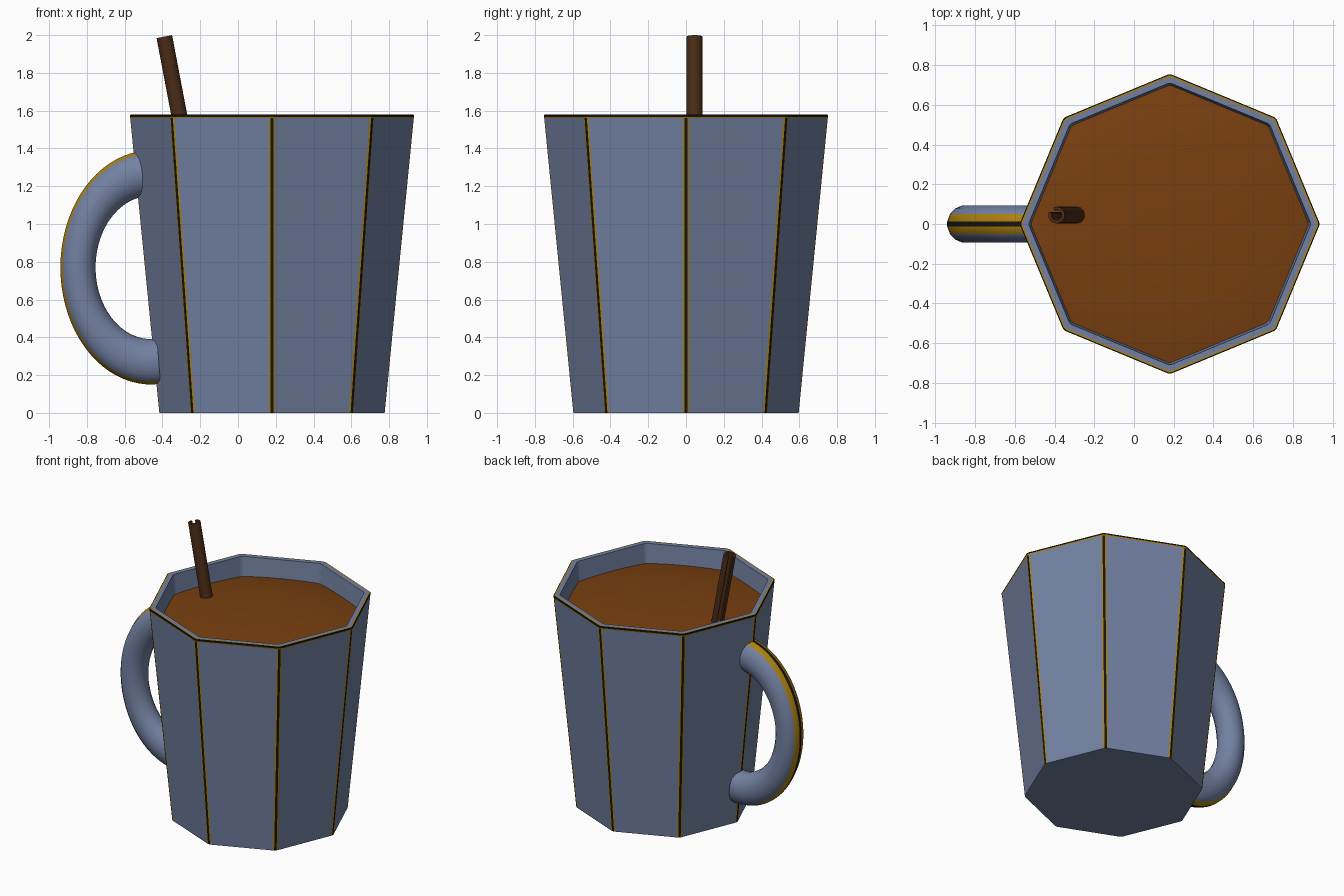
import bpy, bmesh, math
from mathutils import Vector

if "Cube" in bpy.data.objects:
    bpy.data.objects.remove(bpy.data.objects["Cube"])

CX = 0.18  # mug axis


def material(name, rgb):
    m = bpy.data.materials.new(name)
    m.diffuse_color = (*rgb, 1)
    m.use_nodes = True
    m.node_tree.nodes["Principled BSDF"].inputs["Base Color"].default_value = m.diffuse_color
    return m


blue = material("blue_glaze", (0.17, 0.22, 0.36))
gold = material("gold_trim", (0.42, 0.22, 0.005))
black = material("black_trim", (0.008, 0.007, 0.005))
cocoa = material("cocoa", (0.19, 0.05, 0.005))
bark = material("bark", (0.07, 0.025, 0.008))


def loft(name, rings, mats, pick=lambda i, j: 0, caps=True, smooth=None):
    """Skin closed rings of points; pick(ring, column) gives the material slot."""
    bm = bmesh.new()
    vs = [[bm.verts.new(p) for p in r] for r in rings]
    n = len(rings[0])
    for i in range(len(vs) - 1):
        for j in range(n):
            k = (j + 1) % n
            f = bm.faces.new((vs[i][j], vs[i][k], vs[i + 1][k], vs[i + 1][j]))
            f.material_index = pick(i, j)
    if caps:
        bm.faces.new(vs[0][::-1])
        bm.faces.new(vs[-1])
    bmesh.ops.recalc_face_normals(bm, faces=bm.faces)
    me = bpy.data.meshes.new(name)
    bm.to_mesh(me)
    bm.free()
    for m in mats:
        me.materials.append(m)
    ob = bpy.data.objects.new(name, me)
    bpy.context.collection.objects.link(ob)
    if smooth:
        bpy.ops.object.select_all(action='DESELECT')
        ob.select_set(True)
        bpy.context.view_layer.objects.active = ob
        bpy.ops.object.shade_smooth_by_angle(angle=math.radians(smooth))
    return ob


# Mug body: octagon rings, four points per corner for the gold/black/gold trim
def octagon(z, r):
    c = [Vector((CX + r * math.cos(k * math.pi / 4), r * math.sin(k * math.pi / 4), z))
         for k in range(8)]
    pts = []
    for k in range(8):
        back = (c[k - 1] - c[k]).normalized()
        ahead = (c[(k + 1) % 8] - c[k]).normalized()
        pts += [c[k] + back * 0.018, c[k] + back * 0.009,
                c[k] + ahead * 0.009, c[k] + ahead * 0.018]
    return pts


profile = [(0, 0.60), (1.56, 0.754), (1.567, 0.756), (1.577, 0.756), (1.58, 0.750),
           (1.58, 0.742), (1.58, 0.711), (1.44, 0.700), (0.08, 0.56)]
bands = {1: 1, 2: 2, 3: 2, 4: 1}


def body_slot(i, j):
    return (1, 2, 1, 0)[j % 4] if i == 0 else bands.get(i, 0)


loft("mug_body", [octagon(z, r) for z, r in profile], [blue, gold, black], body_slot)

# Handle: stretched half torus with a trim stripe along its outer ridge
side = [-180 + 25 * k for k in range(1, 6)]
angles = [-180] + side + [-32, -7, 7, 32] + [-a for a in reversed(side)]
stripe = {6: 1, 7: 2, 8: 1}


def handle_ring(deg):
    t = math.radians(deg)
    pts = []
    for a in angles:
        a = math.radians(a)
        q = 0.3875 + 0.0935 * math.cos(a)
        pts.append((-0.46 + q * math.cos(t), 0.095 * math.sin(a),
                    0.77 + 1.29 * q * math.sin(t)))
    return pts


loft("handle", [handle_ring(84 + 192 * k / 40) for k in range(41)],
     [blue, gold, black], lambda i, j: stripe.get(j, 0), smooth=40)


# Drink: gently domed surface cut to the octagonal inside
def drink_ring(t):
    pts = []
    for k in range(48):
        a = k * math.pi / 24
        edge = 0.70 * math.cos(math.pi / 8) / math.cos(a % (math.pi / 4) - math.pi / 8)
        r = edge * t
        pts.append((CX + r * math.cos(a), r * math.sin(a), 1.485 - 0.05 * (r / 0.7) ** 3))
    return pts


loft("drink", [drink_ring(t) for t in (1, 0.9, 0.75, 0.55, 0.3, 0.05)], [cocoa],
     caps=False, smooth=40)
bpy.data.objects["drink"].data.update()
bm = bmesh.new()
bm.from_mesh(bpy.data.objects["drink"].data)
inner = [e for e in bm.edges if e.is_boundary
         and (e.verts[0].co.xy - Vector((CX, 0))).length < 0.1]
bmesh.ops.contextual_create(bm, geom=inner)
bmesh.ops.recalc_face_normals(bm, faces=bm.faces)
if sum(f.normal.z for f in bm.faces) < 0:
    bmesh.ops.reverse_faces(bm, faces=bm.faces)
bm.to_mesh(bpy.data.objects["drink"].data)
bm.free()

# Spice stick: curled bark tube, open groove towards the back left
axis = Vector((-0.19, 0, 1)).normalized()
u = Vector((0, 1, 0)).cross(axis).normalized()
v = axis.cross(u)
arc = [math.radians(135 + 22 + 316 * k / 24) for k in range(25)]
curl = [(0.042 * math.cos(a), 0.042 * math.sin(a)) for a in arc]
curl += [(0.026 * math.cos(a), 0.026 * math.sin(a)) for a in reversed(arc)]
tip = Vector((-0.39, 0.045, 1.992))
loft("spice_stick", [[tip - axis * d + u * x + v * y for x, y in curl] for d in (0.68, 0)],
     [bark], smooth=35)
